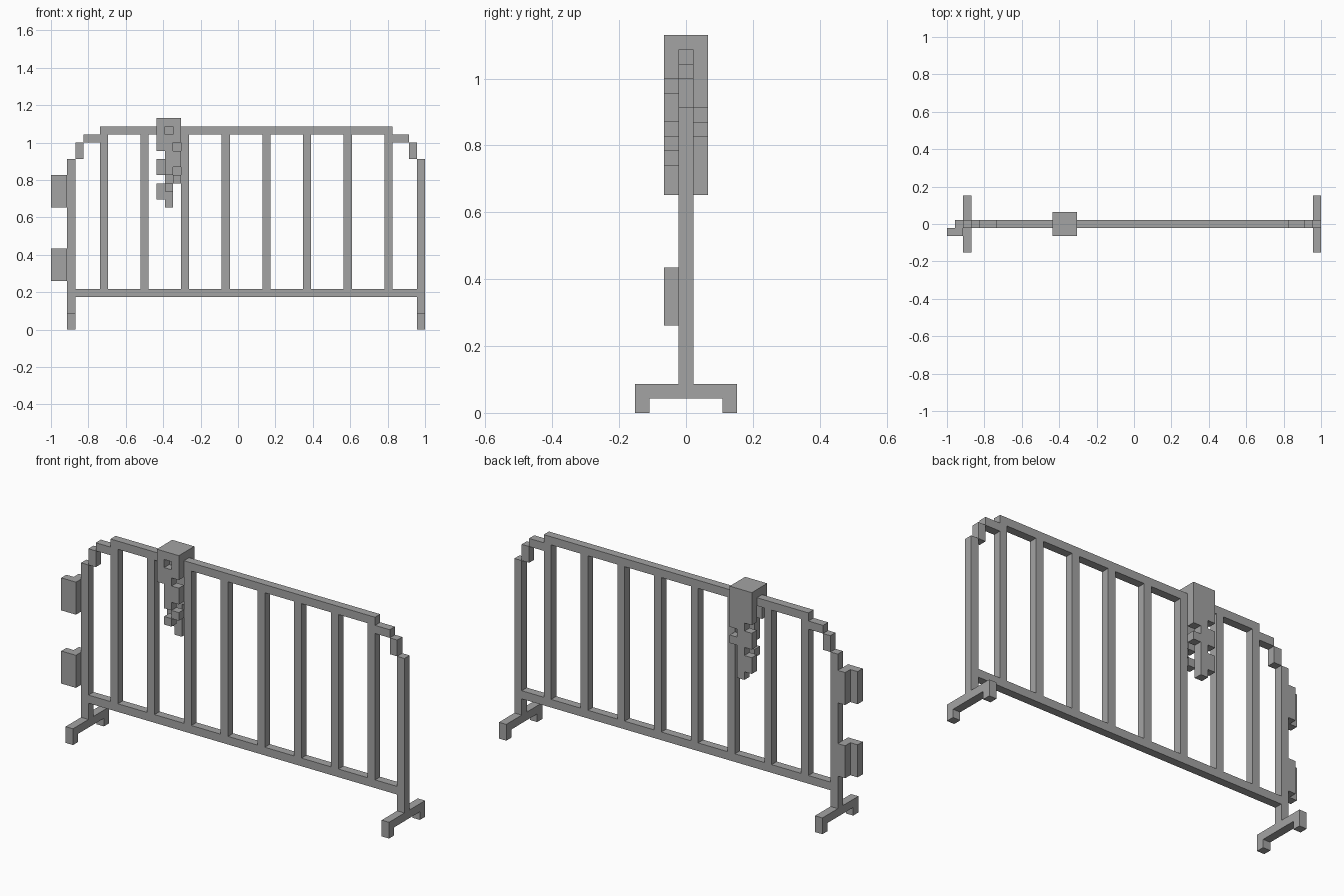
import bpy
import bmesh

cube = bpy.data.objects.get("Cube")
if cube:
    bpy.data.objects.remove(cube)

U = 1 / 23  # one block of the grid the barrier is built on

grey = bpy.data.materials.new("steel grey")
grey.use_nodes = True
COLOR = (0.37, 0.37, 0.37, 1)
grey.diffuse_color = COLOR
grey.node_tree.nodes["Principled BSDF"].inputs["Base Color"].default_value = COLOR


def build(name, boxes):
    """Object made of boxes, each given as x, y and z ranges in blocks."""
    bm = bmesh.new()
    for ranges in boxes:
        verts = bmesh.ops.create_cube(bm, size=1)["verts"]
        for v in verts:
            v.co = [(lo if c < 0 else hi) * U for c, (lo, hi) in zip(v.co, ranges)]
            v.co.x -= 1
    mesh = bpy.data.meshes.new(name)
    bm.to_mesh(mesh)
    bm.free()
    mesh.materials.append(grey)
    obj = bpy.data.objects.new(name, mesh)
    bpy.context.collection.objects.link(obj)
    return obj


MID = (-0.5, 0.5)
FRONT = (-1.5, -0.5)
BACK = (0.5, 1.5)

# Rails
build("top_rail", [((6, 42), MID, (24, 25))])
build("bottom_rail", [((3, 45), MID, (4, 5))])

# Upright bars
for i in range(8):
    x = 6 + 5 * i
    build(f"upright_bar_{i + 1}", [((x, x + 1), MID, (5, 24))])

# End posts, stepped corners and feet, mirrored about the panel centre
for side, flip in (("right", False), ("left", True)):
    def span(a, b):
        return (48 - b, 48 - a) if flip else (a, b)

    post = span(2, 3)
    build(f"{side}_post", [(post, MID, (2, 21))])
    build(f"{side}_corner", [(span(3, 4), MID, (21, 23)),
                             (span(4, 6), MID, (23, 24))])
    build(f"{side}_foot", [(post, (-3.5, 3.5), (1, 2)),
                           (post, (-3.5, -2.5), (0, 1)),
                           (post, (2.5, 3.5), (0, 1))])

# Hooks that link to the next panel
for name, z in (("lower_hook", 6), ("upper_hook", 15)):
    build(name, [((0, 2), FRONT, (z, z + 4)),
                 ((1, 2), MID, (z, z + 4))])

# Ragged cloth over the top rail: columns of each hanging layer
front_columns = {13: [(22, 25)],
                 14: [(17, 18), (19, 24)],
                 15: [(18, 19), (20, 22), (23, 25)]}
back_columns = {13: [(16, 18), (19, 21), (22, 25)],
                14: [(15, 25)],
                15: [(19, 20), (21, 25)]}
build("cloth_fold", [((13, 16), (-1.5, 1.5), (25, 26))])
for name, depth, columns in (("cloth_front", FRONT, front_columns),
                             ("cloth_back", BACK, back_columns)):
    build(name, [((x, x + 1), depth, z)
                 for x, runs in columns.items() for z in runs])
